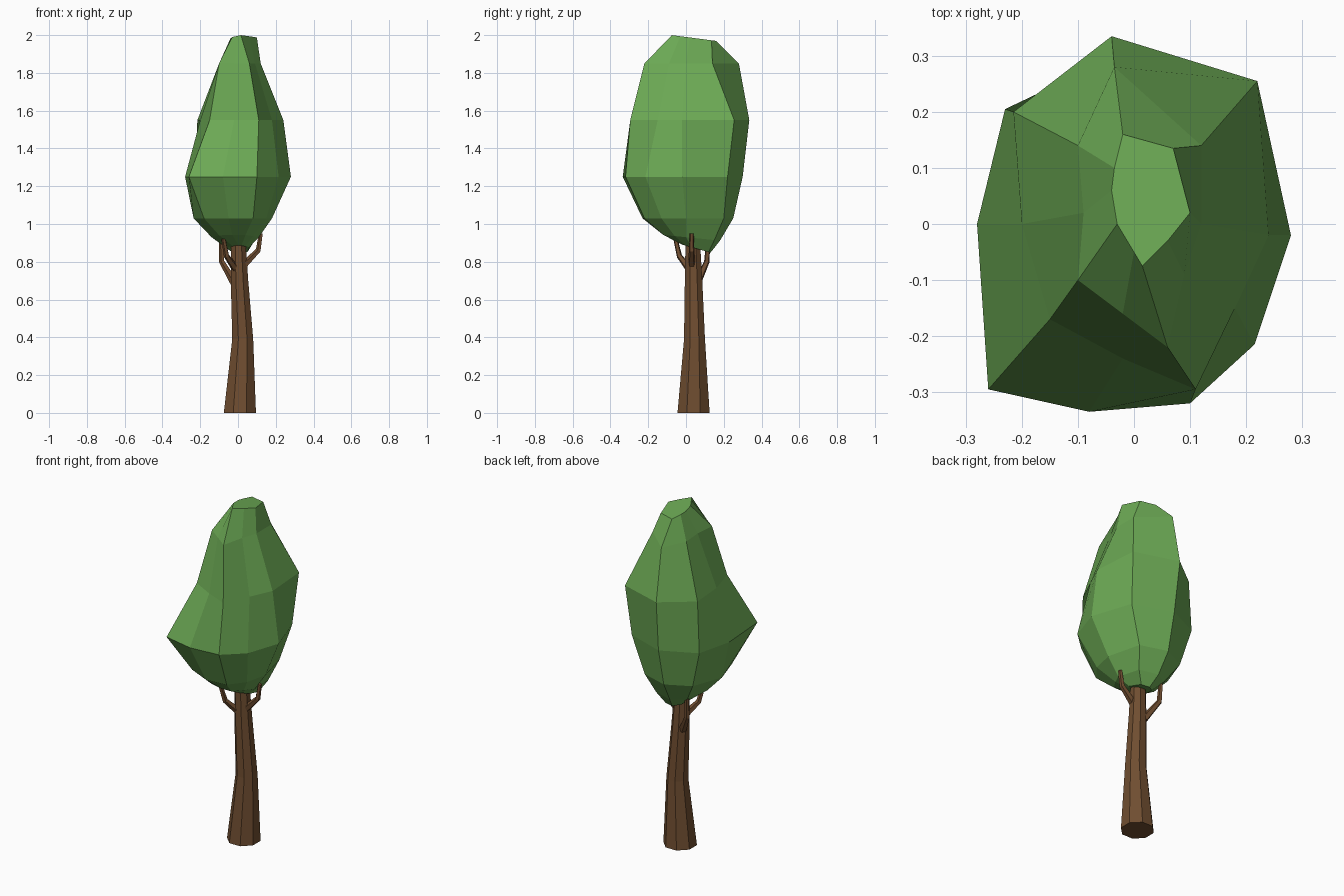
import bpy, bmesh, math
from mathutils import Vector

if "Cube" in bpy.data.objects:
    bpy.data.objects.remove(bpy.data.objects["Cube"])


def material(name, rgb):
    m = bpy.data.materials.new(name)
    m.diffuse_color = (*rgb, 1)
    m.use_nodes = True
    m.node_tree.nodes["Principled BSDF"].inputs["Base Color"].default_value = m.diffuse_color
    return m


def loft(name, rings, mat):
    """Skin a stack of equal-length point rings and cap both ends."""
    bm = bmesh.new()
    rows = [[bm.verts.new(p) for p in ring] for ring in rings]
    n = len(rows[0])
    for lo, hi in zip(rows, rows[1:]):
        for i in range(n):
            j = (i + 1) % n
            bm.faces.new((lo[i], lo[j], hi[j], hi[i]))
    bm.faces.new(rows[0][::-1])
    bm.faces.new(rows[-1])
    bmesh.ops.recalc_face_normals(bm, faces=bm.faces)
    me = bpy.data.meshes.new(name)
    bm.to_mesh(me)
    bm.free()
    me.materials.append(mat)
    ob = bpy.data.objects.new(name, me)
    bpy.context.collection.objects.link(ob)


def tube(name, path, radii, sides, mat, flat=False):
    """Tapered tube along a path; flat keeps every ring horizontal."""
    pts = [Vector(p) for p in path]
    rings = []
    for i, (p, r) in enumerate(zip(pts, radii)):
        d = pts[min(i + 1, len(pts) - 1)] - pts[max(i - 1, 0)]
        u, v = Vector((1, 0, 0)), Vector((0, 1, 0))
        if not flat:
            v = d.cross(u).normalized()
            u = v.cross(d).normalized()
        angles = [2 * math.pi * (k + 0.5) / sides for k in range(sides)]
        rings.append([p + r * (math.cos(a) * u + math.sin(a) * v) for a in angles])
    loft(name, rings, mat)


bark = material("bark", (0.16, 0.075, 0.03))
leaf = material("leaf", (0.15, 0.40, 0.09))

# Trunk, slightly bent and tapering
tube("trunk", [(0.01, 0.04, 0), (0.025, 0.045, 0.39), (0.008, 0.04, 0.7), (0, 0.035, 0.95)],
     [0.092, 0.06, 0.05, 0.04], 8, bark, flat=True)

# Short bent branches
branches = {
    "branch_right": [(0.02, 0.03, 0.77), (0.108, 0.03, 0.86), (0.122, 0.03, 0.95)],
    "branch_back_left": [(-0.02, 0.06, 0.69), (-0.085, 0.11, 0.8), (-0.09, 0.12, 0.94)],
    "branch_front_left": [(-0.01, 0.02, 0.76), (-0.06, -0.035, 0.83), (-0.08, -0.06, 0.94)],
}
for name, path in branches.items():
    tube(name, path, [0.022, 0.015, 0.011], 5, bark)

# Crown: ridge lines running bottom to top, one (x, y) per level
levels = [0.885, 0.93, 1.03, 1.25, 1.55, 1.85, 1.99]
ridges = [
    [(.02, -.02), (.04, -.12), (.08, -.22), (.10, -.32), (.11, -.295), (.06, -.22), (.015, -.075)],
    [(.04, 0), (.08, -.06), (.15, -.13), (.215, -.215), (.18, -.15), (.09, -.09), (.06, -.03)],
    [(.06, .03), (.11, 0), (.18, 0), (.28, -.02), (.24, -.02), (.12, 0), (.10, .02)],
    [(.05, .12), (.09, .15), (.13, .20), (.20, .22), (.22, .255), (.12, .14), (.07, .135)],
    [(0, .13), (-.02, .18), (-.03, .25), (-.03, .30), (-.04, .335), (-.035, .28), (-.02, .16)],
    [(-.04, .10), (-.10, .13), (-.17, .18), (-.23, .205), (-.215, .20), (-.10, .14), (-.035, .10)],
    [(-.06, .04), (-.14, 0), (-.235, 0), (-.28, 0), (-.20, 0), (-.09, .02), (-.04, .06)],
    [(-.03, 0), (-.10, -.10), (-.18, -.17), (-.26, -.295), (-.15, -.17), (-.10, -.10), (-.03, 0)],
    [(0, -.02), (-.03, -.12), (-.05, -.23), (-.08, -.335), (-.02, -.24), (-.02, -.16), (0, -.05)],
]
tilt = [-0.28, -0.1, 0, 0, 0, 0, -0.13]
loft("crown", [[(r[k][0], r[k][1], z + tilt[k] * r[k][1]) for r in ridges]
               for k, z in enumerate(levels)], leaf)
